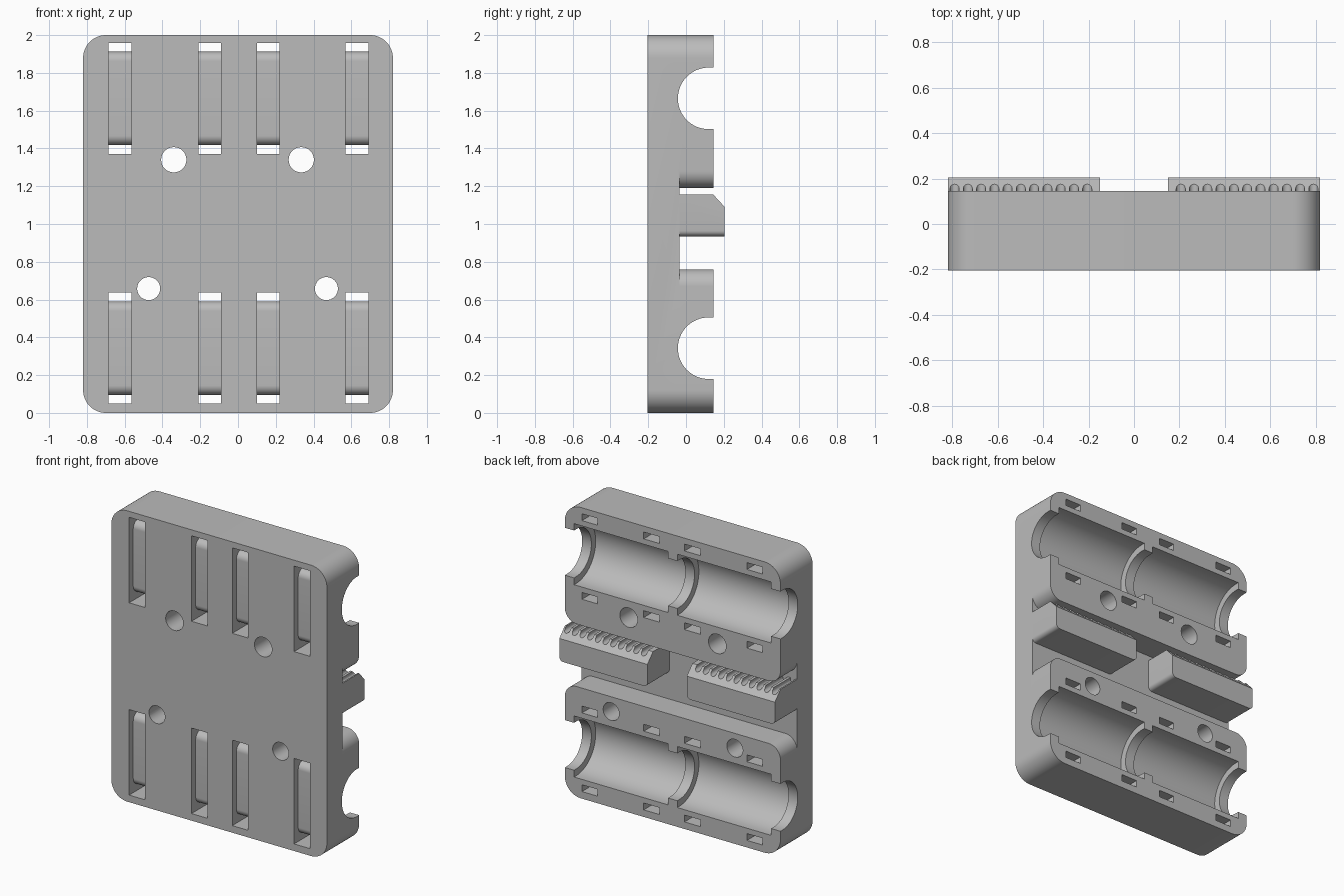
import bpy, bmesh, math

cube = bpy.data.objects.get("Cube")
if cube:
    bpy.data.objects.remove(cube, do_unlink=True)

grey = bpy.data.materials.new("plain grey")
grey.use_nodes = True
GREY = (0.5, 0.5, 0.5, 1)
grey.diffuse_color = GREY
grey.node_tree.nodes["Principled BSDF"].inputs["Base Color"].default_value = GREY


def arc(cx, cy, r, start, end, steps=12):
    """Points on an arc, angles in degrees."""
    angles = [math.radians(start + (end - start) * i / steps) for i in range(steps + 1)]
    return [(cx + r * math.cos(a), cy + r * math.sin(a)) for a in angles]


def prism(name, points, axis, low, high):
    """Extrude a (y, z) outline along x, or an (x, z) outline along y."""
    place = (lambda p: (low, *p)) if axis == "x" else (lambda p: (p[0], low, p[1]))
    bm = bmesh.new()
    face = bm.faces.new([bm.verts.new(place(p)) for p in points])
    moved = bmesh.ops.extrude_face_region(bm, geom=[face])["geom"]
    step = (high - low, 0, 0) if axis == "x" else (0, high - low, 0)
    bmesh.ops.translate(bm, vec=step, verts=[v for v in moved if isinstance(v, bmesh.types.BMVert)])
    bmesh.ops.recalc_face_normals(bm, faces=bm.faces)
    mesh = bpy.data.meshes.new(name)
    bm.to_mesh(mesh)
    bm.free()
    mesh.materials.append(grey)
    obj = bpy.data.objects.new(name, mesh)
    bpy.context.collection.objects.link(obj)
    return obj


def activate(obj):
    bpy.ops.object.select_all(action="DESELECT")
    obj.select_set(True)
    bpy.context.view_layer.objects.active = obj


def cut(target, cutter):
    cutter.hide_render = True
    mod = target.modifiers.new("cut", "BOOLEAN")
    mod.operation, mod.solver, mod.object = "DIFFERENCE", "EXACT", cutter
    activate(target)
    bpy.ops.object.modifier_apply(modifier=mod.name)
    bpy.data.objects.remove(cutter, do_unlink=True)


def finish(obj):
    activate(obj)
    bpy.ops.object.shade_smooth_by_angle(angle=math.radians(30))


W, FRONT, BACK, FLOOR = 0.82, -0.205, 0.145, -0.035

# Rounded plate, full thickness
R = 0.12
outline = (arc(W - R, 2 - R, R, 0, 90) + arc(R - W, 2 - R, R, 90, 180)
           + arc(R - W, R, R, 180, 270) + arc(W - R, R, R, 270, 360))
body = prism("clamp_body", outline, "y", FRONT, BACK)

# Middle channel, flared so the raised blocks get rounded corners
LOW, HIGH, F = 0.76, 1.19, 0.09
channel = ([(1, HIGH + F)] + arc(W - F, HIGH + F, F, 0, -90)
           + arc(F - W, HIGH + F, F, 270, 180) + [(-1, HIGH + F), (-1, LOW - F)]
           + arc(F - W, LOW - F, F, 180, 90) + arc(W - F, LOW - F, F, 90, 0) + [(1, LOW - F)])
cut(body, prism("channel_cutter", channel, "y", FLOOR, 0.5))

# Rod grooves with wider bearing pockets, and strap slots behind them
AXIS_Y = 0.12
for zc in (0.3425, 1.665):
    def trough(r):
        return [(0.5, zc - r)] + arc(AXIS_Y, zc, r, 270, 90, 32) + [(0.5, zc + r)]
    cut(body, prism("rod_cutter", trough(0.163), "x", -1, 1))
    for x in (-0.75, 0.035):
        cut(body, prism("pocket_cutter", trough(0.21), "x", x, x + 0.715))

    inner, outer, bed, r = 0.247, 0.294, -0.16, 0.05
    strap = ([(-0.5, zc - outer), (0.5, zc - outer), (0.5, zc - inner)]
             + arc(bed + r, zc - inner + r, r, 270, 180)
             + arc(bed + r, zc + inner - r, r, 180, 90)
             + [(0.5, zc + inner), (0.5, zc + outer), (-0.5, zc + outer)])
    for x in (-0.625, -0.15, 0.16, 0.63):
        cut(body, prism("strap_cutter", strap, "x", x - 0.06, x + 0.06))

# Screw holes
for x, z, r in ((-0.34, 1.34, 0.067), (0.335, 1.34, 0.067),
                (-0.473, 0.658, 0.061), (0.468, 0.658, 0.061)):
    cut(body, prism("hole_cutter", arc(x, z, r, 0, 360, 32)[:-1], "y", -0.5, 0.5))
finish(body)

# Two toothed belt grips with a sloped back edge
TOP, BOTTOM, INNER, PITCH = 1.155, 0.935, 0.15, 0.0584
for side, name in ((1, "left_belt_grip"), (-1, "right_belt_grip")):
    r = 0.03
    comb = arc(W - r, BOTTOM + r, r, 0, -90, 6) + arc(INNER + r, BOTTOM + r, r, 270, 180, 6)
    comb.append((INNER, TOP))
    for i in range(11):
        x = 0.206 + i * PITCH
        comb += [(x - 0.02, TOP)] + arc(x, TOP - 0.013, 0.02, 180, 360, 8) + [(x + 0.02, TOP)]
    comb.append((W, TOP))
    grip = prism(name, [(side * x, z) for x, z in comb], "y", FLOOR, 0.205)
    slope = [(0.085, 1.22), (0.265, 1.025), (0.4, 1.025), (0.4, 1.22)]
    cut(grip, prism("slope_cutter", slope, "x", -1, 1))
    finish(grip)
